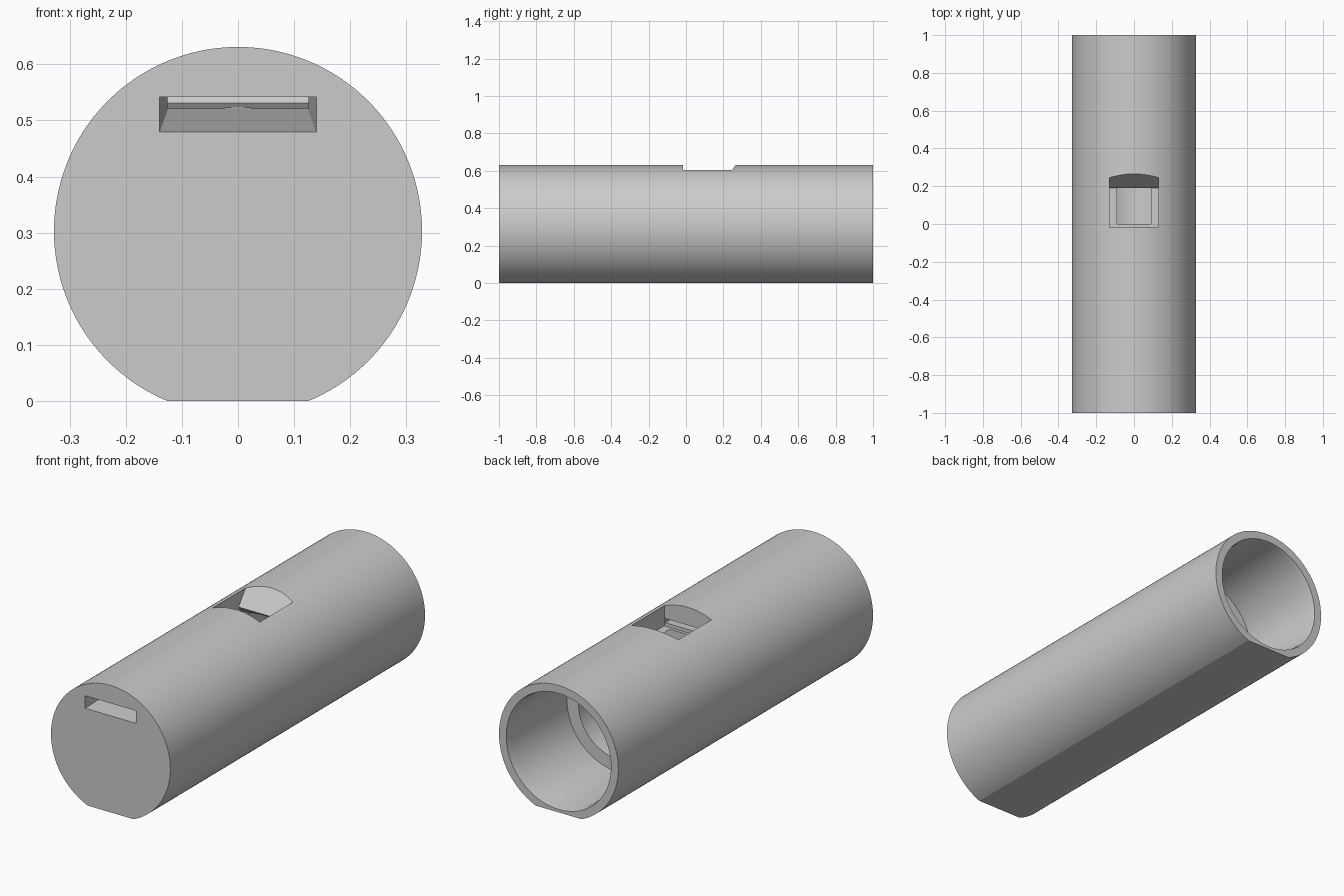
import bpy, bmesh, math

cube = bpy.data.objects.get("Cube")
if cube:
    bpy.data.objects.remove(cube, do_unlink=True)

RADIUS, AXIS_Z, SEGMENTS = 0.328, 0.303, 128

grey = bpy.data.materials.new("plain grey")
grey.use_nodes = True
colour = (0.6, 0.6, 0.6, 1)
grey.diffuse_color = colour
grey.node_tree.nodes["Principled BSDF"].inputs["Base Color"].default_value = colour


def loft(name, rings):
    """Closed solid through a row of rings with equal point counts."""
    bm = bmesh.new()
    loops = [[bm.verts.new(p) for p in ring] for ring in rings]
    count = len(loops[0])
    for a, b in zip(loops, loops[1:]):
        for i in range(count):
            j = (i + 1) % count
            bm.faces.new((a[i], a[j], b[j], b[i]))
    bm.faces.new(loops[0])
    bm.faces.new(loops[-1])
    bmesh.ops.recalc_face_normals(bm, faces=bm.faces)
    mesh = bpy.data.meshes.new(name)
    bm.to_mesh(mesh)
    bm.free()
    mesh.materials.append(grey)
    obj = bpy.data.objects.new(name, mesh)
    bpy.context.collection.objects.link(obj)
    return obj


def arc(radius, y, start, end, steps):
    angles = [start + (end - start) * i / steps for i in range(steps + 1)]
    return [(radius * math.sin(a), y, AXIS_Z + radius * math.cos(a)) for a in angles]


def circle(radius, y):
    return arc(radius, y, 0, math.tau, SEGMENTS)[:-1]


def slot_ring(y, half_width, floor, ceiling):
    return [(-half_width, y, floor), (half_width, y, floor),
            (half_width, y, ceiling), (-half_width, y, ceiling)]


# Round tube body with a flat along the underside
limit = math.pi - math.acos(AXIS_Z / RADIUS)
body = loft("whistle_body", [arc(RADIUS, y, -limit, limit, SEGMENTS) for y in (-1, 1)])

# Stepped bore, open at the back with a slightly flared rim
bore = loft("bore_cutter", [circle(r, y) for r, y in (
    (0.22, 0), (0.22, 0.53), (0.283, 0.53), (0.283, 0.97), (0.288, 1), (0.288, 1.1))])

# Sound window with a sloped lip, undercut at its lower edge
profile = [(-0.015, 0.504), (-0.015, 0.7), (0.317, 0.7), (0.19, 0.531), (0.21, 0.504)]
window = loft("window_cutter", [[(x, y, z) for y, z in profile] for x in (-0.13, 0.13)])

# Tapered air slot from the front face to the window
slot = loft("air_slot_cutter", [slot_ring(-1.02, 0.1403, 0.479, 0.542),
                                slot_ring(0, 0.125, 0.522, 0.542)])

bpy.ops.object.select_all(action="DESELECT")
bpy.context.view_layer.objects.active = body
body.select_set(True)
for cutter in (bore, window, slot):
    cutter.hide_render = True
    mod = body.modifiers.new(cutter.name, "BOOLEAN")
    mod.operation = "DIFFERENCE"
    mod.solver = "EXACT"
    mod.object = cutter
    bpy.ops.object.modifier_apply(modifier=mod.name)
    bpy.data.objects.remove(cutter, do_unlink=True)

bpy.ops.object.shade_smooth_by_angle(angle=math.radians(15))
